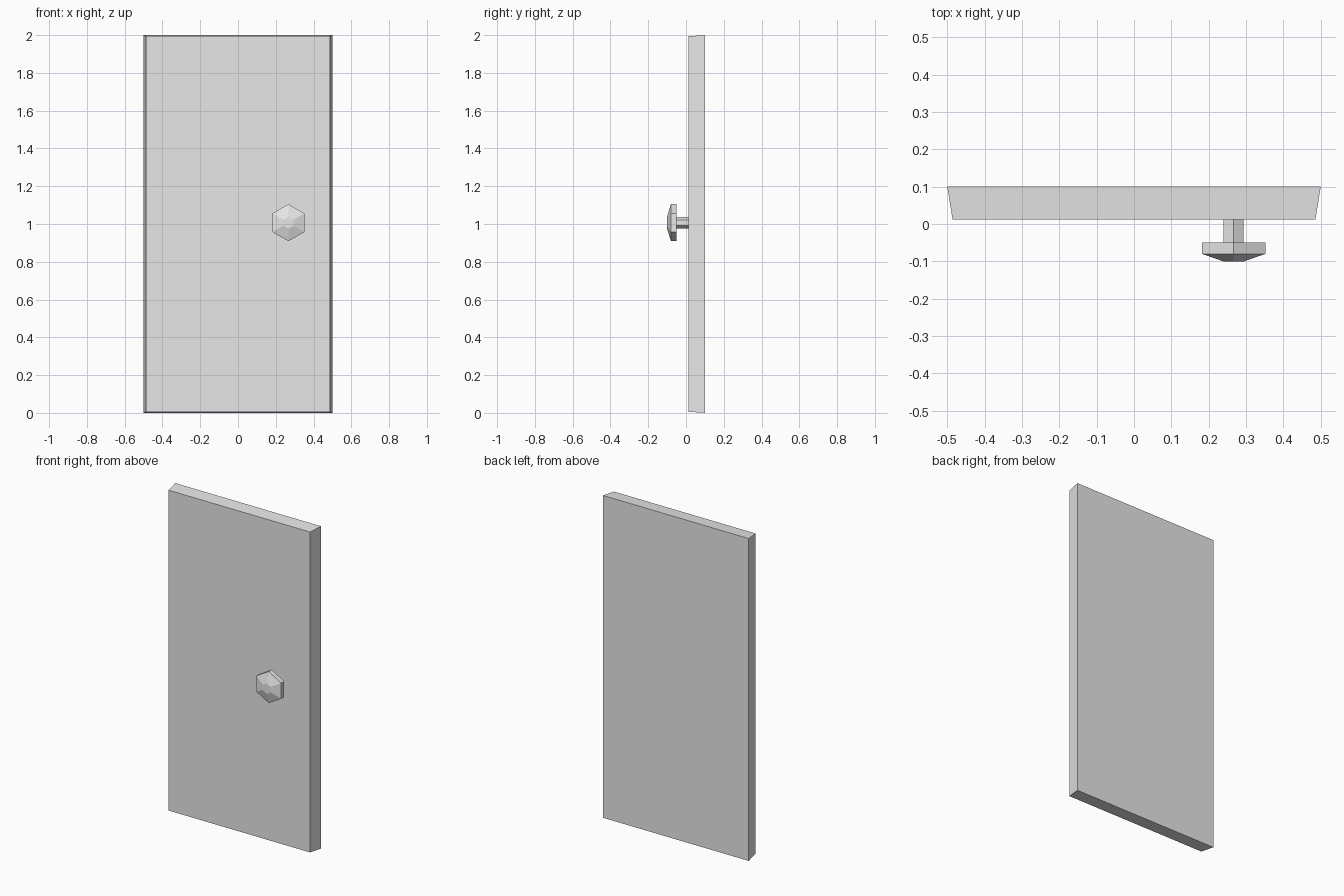
import bpy
import bmesh
from math import sin, cos, tau

cube = bpy.data.objects.get("Cube")
if cube:
    bpy.data.objects.remove(cube, do_unlink=True)

grey = bpy.data.materials.new("plain grey")
grey.use_nodes = True
grey.diffuse_color = (0.8, 0.8, 0.8, 1)
grey.node_tree.nodes["Principled BSDF"].inputs["Base Color"].default_value = grey.diffuse_color


def loft(name, rings):
    """Skin a closed solid through rings of equal point count, capping both ends."""
    bm = bmesh.new()
    loops = [[bm.verts.new(p) for p in ring] for ring in rings]
    for a, b in zip(loops, loops[1:]):
        for i in range(len(a)):
            j = (i + 1) % len(a)
            bm.faces.new((a[i], a[j], b[j], b[i]))
    bm.faces.new(loops[0])
    bm.faces.new(loops[-1])
    bmesh.ops.recalc_face_normals(bm, faces=bm.faces)
    mesh = bpy.data.meshes.new(name)
    bm.to_mesh(mesh)
    bm.free()
    mesh.materials.append(grey)
    obj = bpy.data.objects.new(name, mesh)
    bpy.context.collection.objects.link(obj)
    return obj


def rectangle(y, half_width, half_height):
    return [(sx * half_width, y, 1 + sz * half_height)
            for sx, sz in ((-1, -1), (1, -1), (1, 1), (-1, 1))]


def hexagon(y, radius):
    # Corners point straight up and down
    return [(KNOB_X + radius * sin(tau * i / 6), y, KNOB_Z + radius * cos(tau * i / 6))
            for i in range(6)]


KNOB_X, KNOB_Z = 0.267, 1.007

# Door slab, slightly narrower at the front
loft("door_panel", [rectangle(0.1, 0.5, 1.0), rectangle(0.012, 0.486, 0.994)])

# Hexagonal stem and knob with a bevelled front
loft("knob_stem", [hexagon(0.012, 0.031), hexagon(-0.05, 0.031)])
loft("door_knob", [hexagon(-0.05, 0.098), hexagon(-0.08, 0.098), hexagon(-0.1, 0.032)])
